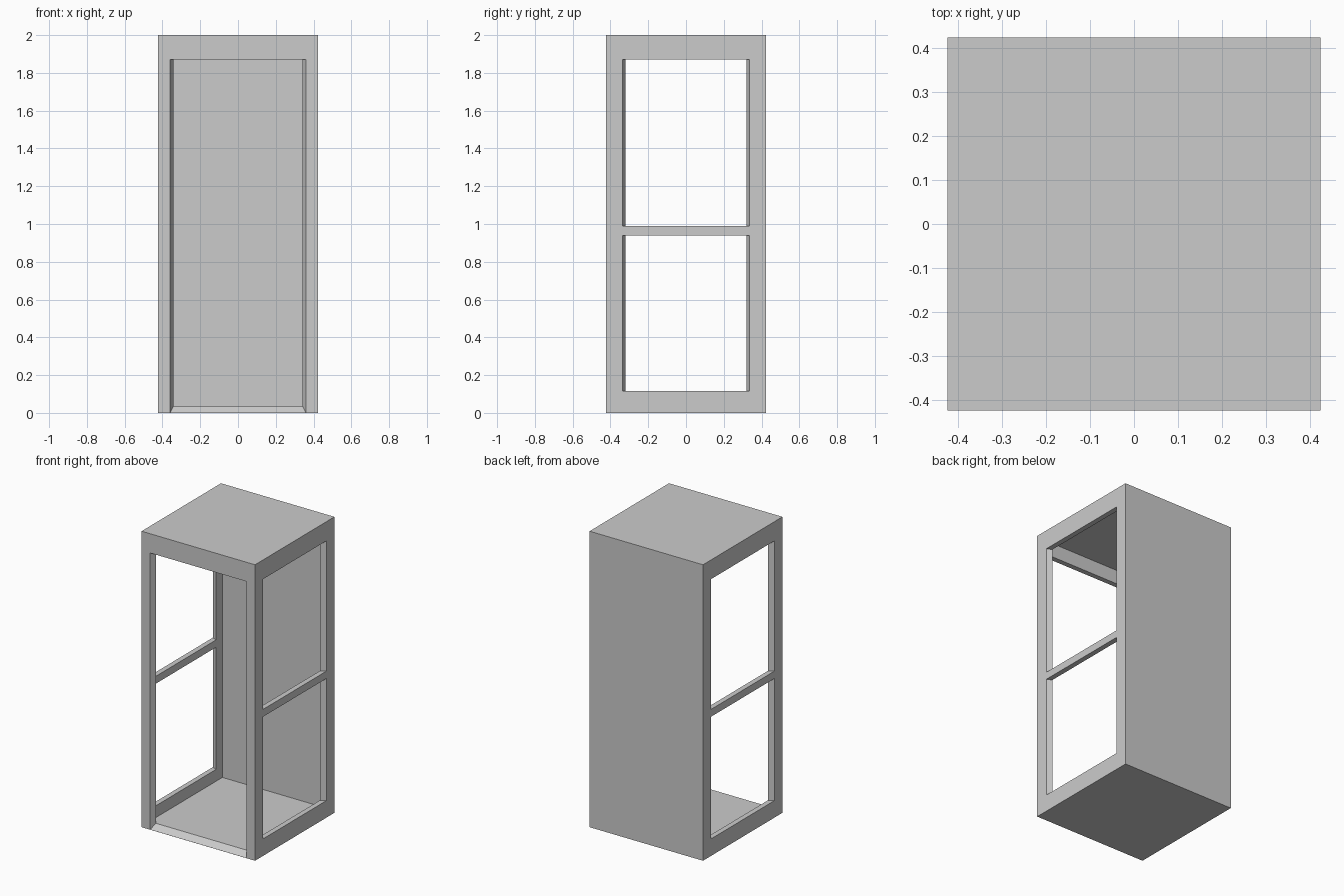
import bpy, bmesh
from mathutils import Matrix

if "Cube" in bpy.data.objects:
    bpy.data.objects.remove(bpy.data.objects["Cube"])

HALF, HEIGHT, WALL = 0.424, 2.0, 0.035
TOP = 1.87  # head height shared by every opening


def make_frustum(name, near, far):
    """Solid between two upright rectangles (y, half width, z low, z high)."""
    bm = bmesh.new()
    rings = []
    for y, w, z0, z1 in (near, far):
        rings.append([bm.verts.new(p) for p in
                      ((-w, y, z0), (w, y, z0), (w, y, z1), (-w, y, z1))])
    a, b = rings
    bm.faces.new(a)
    bm.faces.new(b[::-1])
    for i in range(4):
        j = (i + 1) % 4
        bm.faces.new((a[j], a[i], b[i], b[j]))
    bmesh.ops.recalc_face_normals(bm, faces=bm.faces)
    mesh = bpy.data.meshes.new(name)
    bm.to_mesh(mesh)
    bm.free()
    ob = bpy.data.objects.new(name, mesh)
    bpy.context.collection.objects.link(ob)
    return ob


def make_box(name, half, z0, z1):
    return make_frustum(name, (-half, half, z0, z1), (half, half, z0, z1))


def opening(name, w_out, w_in, z_out, z_in, angle=0):
    """Tapered cutter through a wall, extended past both of its faces."""
    def ring(t):  # t = 0 at the outer face, 1 at the inner face
        return (-HALF + WALL * t, w_out + (w_in - w_out) * t,
                z_out + (z_in - z_out) * t)
    near, far = ring(-1), ring(1.5)
    return name, near, far, angle


def cut(target, cutter):
    cutter.hide_render = True
    mod = target.modifiers.new("cut", 'BOOLEAN')
    mod.operation, mod.solver, mod.object = 'DIFFERENCE', 'EXACT', cutter
    bpy.context.view_layer.objects.active = target
    bpy.ops.object.modifier_apply(modifier=mod.name)
    bpy.data.objects.remove(cutter)


# Hollow cabin with floor, roof and four walls
shell = make_box("booth_shell", HALF, 0, HEIGHT)
cut(shell, make_box("cavity", HALF - WALL, WALL, HEIGHT - WALL))

# Front doorway with splayed jambs and a ramped sill
QUARTER = 1.5707963
holes = [opening("doorway", 0.36, 0.342, 0.0005, WALL) + (TOP,)]

# Upper and lower windows on both sides, leaving a crossbar between them
for angle in (QUARTER, -QUARTER):
    for low, high in ((0.115, 0.94), (0.99, TOP)):
        holes.append(opening("window", 0.337, 0.32, low, low, angle) + (high,))

for name, near, far, angle, high in holes:
    cutter = make_frustum(name, near + (high,), far + (high,))
    cutter.data.transform(Matrix.Rotation(angle, 4, 'Z'))
    cut(shell, cutter)
